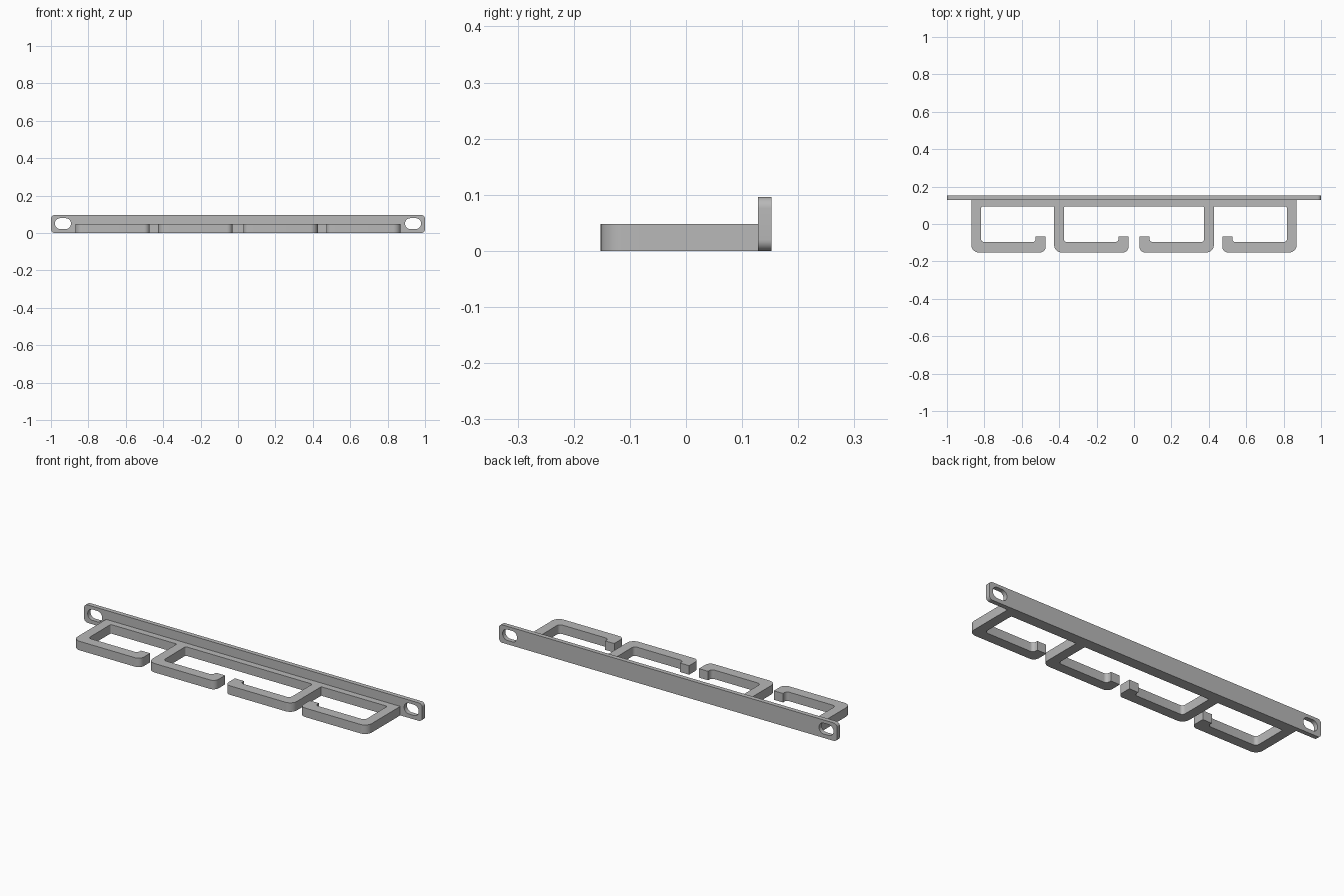
import bpy, bmesh
from math import pi, sin, cos
from mathutils import Vector, Matrix

if "Cube" in bpy.data.objects:
    bpy.data.objects.remove(bpy.data.objects["Cube"], do_unlink=True)

gray = bpy.data.materials.new("plain gray")
gray.use_nodes = True
gray.diffuse_color = (0.48, 0.48, 0.48, 1)
gray.node_tree.nodes["Principled BSDF"].inputs["Base Color"].default_value = gray.diffuse_color


def rounded(corners, steps=8):
    """Replace each right-angled corner (x, y, radius) by an arc."""
    points = []
    for i, (x, y, r) in enumerate(corners):
        p = Vector((x, y))
        if r == 0:
            points.append(p)
            continue
        a = (Vector(corners[i - 1][:2]) - p).normalized()
        b = (Vector(corners[(i + 1) % len(corners)][:2]) - p).normalized()
        c = p + (a + b) * r
        for k in range(steps + 1):
            t = k / steps * pi / 2
            points.append(c - r * (b * cos(t) + a * sin(t)))
    return points


def rectangle(x0, x1, y0, y1, r):
    return rounded([(x0, y0, r), (x1, y0, r), (x1, y1, r), (x0, y1, r)])


def extruded(name, outlines, depth, matrix):
    """Filled outline (later outlines are holes) extruded to a solid mesh."""
    curve = bpy.data.curves.new(name + " outline", 'CURVE')
    curve.dimensions = '2D'
    curve.fill_mode = 'BOTH'
    curve.extrude = depth / 2
    for points in outlines:
        spline = curve.splines.new('POLY')
        spline.points.add(len(points) - 1)
        for target, p in zip(spline.points, points):
            target.co = (p.x, p.y, 0, 1)
        spline.use_cyclic_u = True
    temp = bpy.data.objects.new(name + " outline", curve)
    bpy.context.collection.objects.link(temp)
    mesh = bpy.data.meshes.new_from_object(temp.evaluated_get(bpy.context.evaluated_depsgraph_get()))
    bpy.data.objects.remove(temp, do_unlink=True)
    bm = bmesh.new()
    bm.from_mesh(mesh)
    bmesh.ops.remove_doubles(bm, verts=bm.verts, dist=0.0001)
    bmesh.ops.recalc_face_normals(bm, faces=bm.faces)
    bm.transform(matrix)
    bm.to_mesh(mesh)
    bm.free()
    mesh.name = name
    mesh.materials.clear()
    mesh.materials.append(gray)
    obj = bpy.data.objects.new(name, mesh)
    bpy.context.collection.objects.link(obj)
    bpy.ops.object.select_all(action='DESELECT')
    obj.select_set(True)
    bpy.context.view_layer.objects.active = obj
    bpy.ops.object.shade_smooth_by_angle()


# Wall plate with a screw slot at each end
plate = [rectangle(-1, 1, 0, 0.096, 0.02)]
plate += [rectangle(s - 0.043, s + 0.043, 0.021, 0.079, 0.0285) for s in (-0.936, 0.936)]
extruded("wall_plate", plate, 0.024,
         Matrix.Translation((0, 0.14, 0)) @ Matrix.Rotation(pi / 2, 4, 'X'))

# Rail and hooks: one comb-shaped outline, mirrored about the middle
BACK, RAIL, FLOOR, FRONT, TIP = 0.13, 0.093, -0.097, -0.152, -0.068


def hook(x):
    return [(x, FRONT, 0.04), (x + 0.398, FRONT, 0.03), (x + 0.398, TIP, 0),
            (x + 0.344, TIP, 0), (x + 0.344, FLOOR, 0.018),
            (x + 0.052, FLOOR, 0.018), (x + 0.052, RAIL, 0.008)]


half = [(-0.87, BACK, 0)] + hook(-0.87) + [(-0.427, RAIL, 0)] + hook(-0.427)
comb = half + [(-x, y, r) for x, y, r in reversed(half)]
extruded("hook_rail", [rounded(comb)], 0.048, Matrix.Translation((0, 0, 0.024)))
